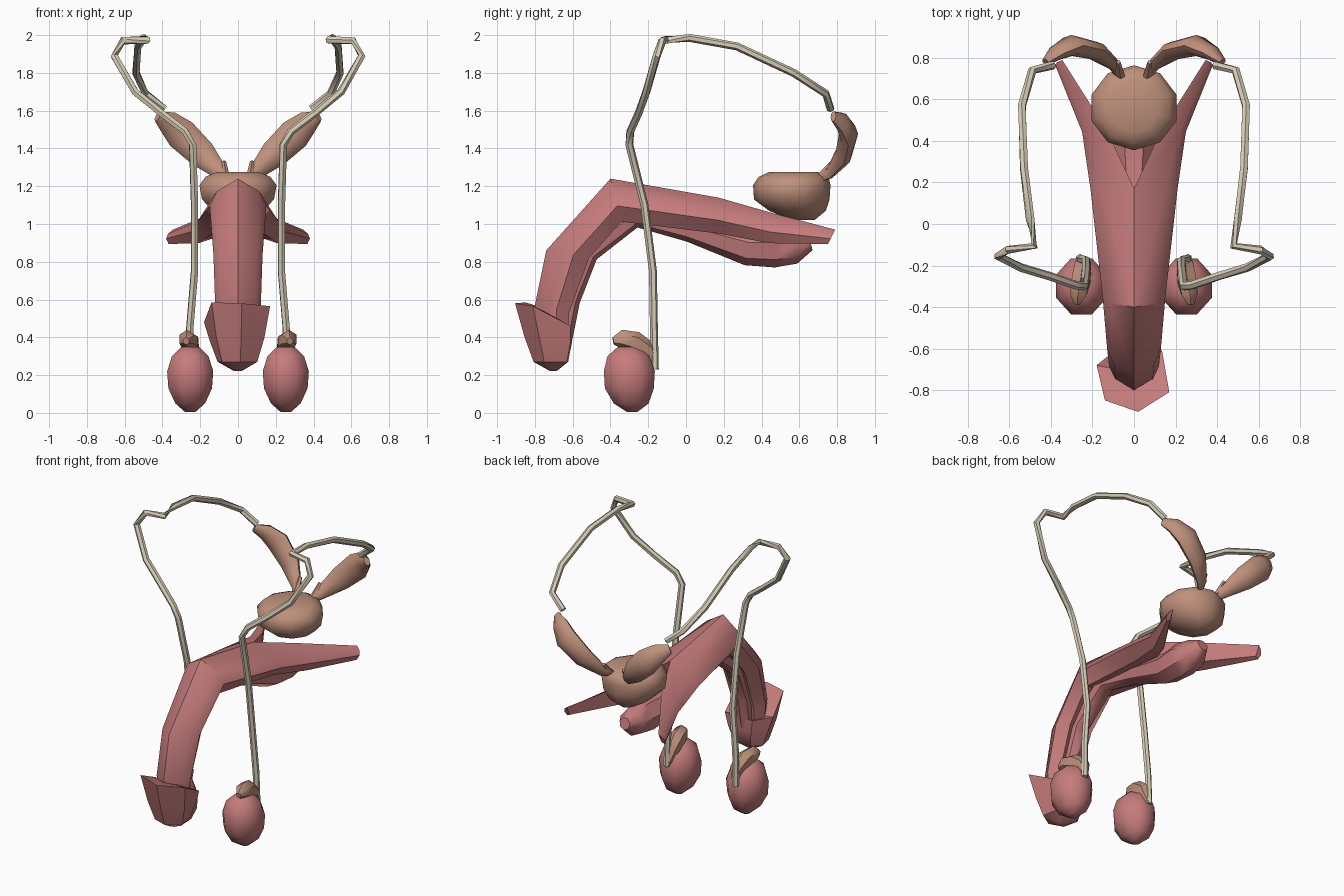
import bpy, bmesh, math
from mathutils import Vector

if "Cube" in bpy.data.objects:
    bpy.data.objects.remove(bpy.data.objects["Cube"])


def material(name, rgb):
    m = bpy.data.materials.new(name)
    m.diffuse_color = (*rgb, 1)
    m.use_nodes = True
    m.node_tree.nodes["Principled BSDF"].inputs["Base Color"].default_value = m.diffuse_color
    return m


RED = material("red_tissue", (0.56, 0.2, 0.2))
TAN = material("tan_gland", (0.52, 0.28, 0.2))
CREAM = material("cream_duct", (0.68, 0.62, 0.48))


def loft(name, rings, mat, angle=50):
    """Skin a list of equal-length point rings and cap both ends."""
    bm = bmesh.new()
    rows = [[bm.verts.new(p) for p in r] for r in rings]
    n = len(rows[0])
    for a, b in zip(rows, rows[1:]):
        for i in range(n):
            j = (i + 1) % n
            bm.faces.new((a[i], a[j], b[j], b[i]))
    bm.faces.new(rows[0])
    bm.faces.new(rows[-1])
    bmesh.ops.recalc_face_normals(bm, faces=bm.faces)
    me = bpy.data.meshes.new(name)
    bm.to_mesh(me)
    bm.free()
    ob = bpy.data.objects.new(name, me)
    bpy.context.collection.objects.link(ob)
    me.materials.append(mat)
    bpy.ops.object.select_all(action='DESELECT')
    ob.select_set(True)
    bpy.context.view_layer.objects.active = ob
    bpy.ops.object.shade_smooth_by_angle(angle=math.radians(angle))
    return ob


def tube(name, path, mat, sides=6, ref=(0, 1, 0), flat=1.0, s=1):
    """Tapered tube along (x, y, z, radius) points; flat scales it along ref."""
    pts = [Vector((s * p[0], p[1], p[2])) for p in path]
    rings = []
    for i, p in enumerate(pts):
        prev, nxt = pts[max(i - 1, 0)], pts[min(i + 1, len(pts) - 1)]
        d = (nxt - prev).normalized()
        v = Vector(ref)
        v = (v - d * v.dot(d)).normalized()
        u = d.cross(v)
        r = path[i][3]
        rings.append([p + u * r * math.cos(a) + v * r * flat * math.sin(a)
                      for a in (2 * math.pi * k / sides for k in range(sides))])
    return loft(name, rings, mat)


def stack(name, levels, mat, sides=8, cx=0):
    """Horizontal elliptical rings given as (z, centre y, rx, ry)."""
    rings = [[(cx + rx * math.cos(a), cy + ry * math.sin(a), z)
              for a in (2 * math.pi * (k + .5) / sides for k in range(sides))]
             for z, cy, rx, ry in levels]
    return loft(name, rings, mat, 60)


# stations of one erectile body: top y,z / bottom y,z / inner x / outer x
STATIONS = [(-.77, .38, -.62, .36, 0, .11), (-.80, .57, -.61, .53, 0, .12),
            (-.74, .86, -.50, .82, 0, .13), (-.40, 1.24, -.34, 1.0, 0, .15),
            (.17, 1.14, .17, .94, 0, .21), (.45, 1.06, .44, .89, .13, .25),
            (.79, .97, .75, .89, .345, .38)]
SECTION = [(0, 0), (.28, .75), (.6, 1), (.95, .65), (.8, 0)]

VAS = [(.26, -.165, .23), (.255, -.17, .45), (.23, -.175, .75), (.23, -.22, 1.1),
       (.24, -.30, 1.42), (.28, -.295, 1.49), (.41, -.25, 1.59), (.545, -.21, 1.7),
       (.655, -.155, 1.89), (.61, -.125, 1.97), (.48, -.105, 1.975), (.5, .02, 1.985),
       (.53, .27, 1.94), (.54, .57, 1.80), (.49, .74, 1.69), (.39, .765, 1.61)]

for s, side in ((-1, "left"), (1, "right")):
    # erectile body with diverging rear leg
    loft(f"erectile_body_{side}",
         [[(s * (xi + (xo - xi) * u), ty + (by - ty) * t, tz + (bz - tz) * t)
           for t, u in SECTION] for ty, tz, by, bz, xi, xo in STATIONS], RED, 40)

    # egg-shaped testis
    stack(f"testis_{side}",
          [(0.0 + .005, -.285, .03, .03), (.05, -.29, .085, .10), (.13, -.30, .125, .14),
           (.22, -.30, .132, .146), (.30, -.305, .105, .12), (.35, -.305, .05, .06)],
          RED, 8, s * .253)

    # epididymis draped over the testis
    tube(f"epididymis_{side}",
         [(.275, -.385, .38, .02), (.27, -.34, .39, .05), (.255, -.27, .375, .057),
          (.245, -.20, .33, .05), (.25, -.165, .24, .015)],
         TAN, 6, (1, 0, 0), .9, s)

    # long thin duct
    tube(f"vas_duct_{side}", [(*p, .021) for p in VAS], CREAM, 6, (.35, .8, .3), 1, s)

    # seminal vesicle
    tube(f"seminal_vesicle_{side}",
         [(.05, .68, 1.23, .02), (.09, .76, 1.27, .04), (.19, .835, 1.37, .075),
          (.30, .86, 1.475, .085), (.37, .825, 1.54, .062), (.425, .78, 1.57, .03)],
         TAN, 8, (0, 1, 0), .6, s)

    # short ejaculatory duct
    tube(f"ejaculatory_duct_{side}",
         [(.075, .78, 1.33, .012), (.06, .69, 1.22, .025)], TAN, 5, (1, 0, 0), 1, s)

# prostate
stack("prostate", [(1.02, .62, .05, .06), (1.07, .59, .14, .15), (1.13, .56, .20, .20),
                   (1.205, .56, .215, .205), (1.25, .57, .18, .185),
                   (1.275, .57, .12, .13)], TAN, 10)

# spongy body with rear bulb under the shaft
tube("spongy_body",
     [(0, -.66, .4, .06), (0, -.62, .6, .06), (0, -.52, .85, .06), (0, -.27, 1.04, .06),
      (0, .02, .97, .065), (0, .33, .88, .10), (0, .47, .88, .11), (0, .58, .88, .09),
      (0, .66, .90, .04)], RED, 7, (1, 0, 0), 1.0)

# glans with tilted rim
RIM = [(-.14, -.85, .585), (.02, -.905, .58), (.17, -.81, .565),
       (.135, -.61, .46), (-.08, -.60, .46), (-.18, -.68, .48)]
glans = [[(x * .5, -.72 + (y + .72) * .5, z - .02) for x, y, z in RIM], RIM]
for f, cy, z0, tilt in ((.82, -.715, .38, .25), (.6, -.705, .27, .0), (.12, -.70, .222, 0)):
    glans.append([(x * f, cy + (y + .735) * f, z0 + (z - .5) * tilt) for x, y, z in RIM])
loft("glans", glans, RED, 40)
